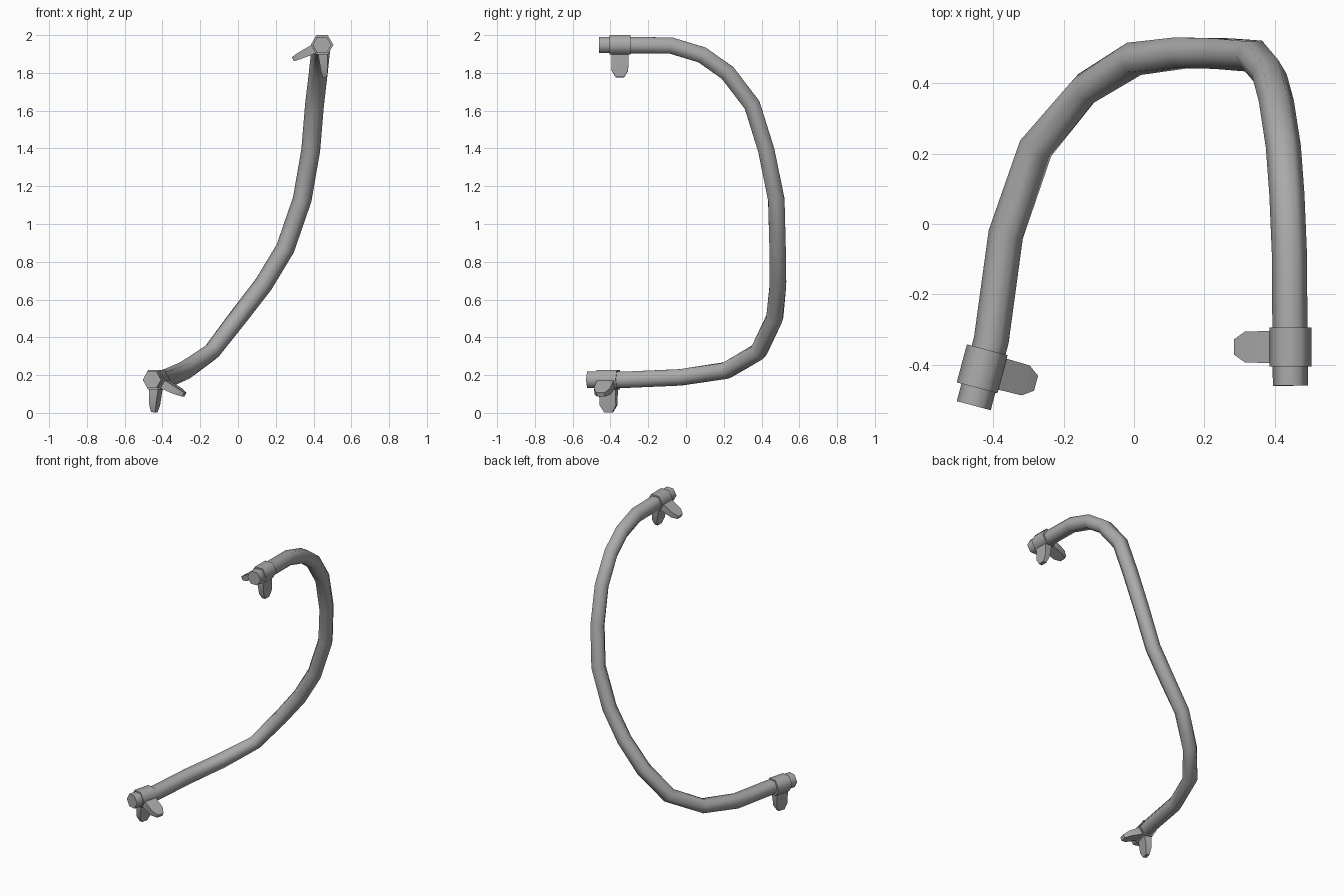
import bpy, bmesh, math
from mathutils import Vector

if "Cube" in bpy.data.objects:
    bpy.data.objects.remove(bpy.data.objects["Cube"])

grey = bpy.data.materials.new("grey metal")
grey.use_nodes = True
grey.diffuse_color = (0.4, 0.4, 0.4, 1)
grey.node_tree.nodes["Principled BSDF"].inputs["Base Color"].default_value = (0.4, 0.4, 0.4, 1)

SIDES = 6


def loft(name, rings, smooth_angle):
    """Skin a list of equal-sized point rings and cap both ends."""
    bm = bmesh.new()
    loops = [[bm.verts.new(p) for p in ring] for ring in rings]
    for a, b in zip(loops, loops[1:]):
        for i in range(len(a)):
            j = (i + 1) % len(a)
            bm.faces.new((a[i], a[j], b[j], b[i]))
    bm.faces.new(loops[0])
    bm.faces.new(loops[-1])
    bmesh.ops.recalc_face_normals(bm, faces=bm.faces)
    mesh = bpy.data.meshes.new(name)
    bm.to_mesh(mesh)
    bm.free()
    mesh.materials.append(grey)
    obj = bpy.data.objects.new(name, mesh)
    bpy.context.collection.objects.link(obj)
    bpy.ops.object.select_all(action="DESELECT")
    obj.select_set(True)
    bpy.context.view_layer.objects.active = obj
    bpy.ops.object.shade_smooth_by_angle(angle=math.radians(smooth_angle))


def frame(axis):
    """Two unit vectors square to the unit axis, the first closest to x."""
    side = (Vector((1, 0, 0)) - axis * axis.x).normalized()
    return side, side.cross(axis)


def tube(name, points, radius):
    rings = []
    for i, p in enumerate(points):
        before = (p - points[i - 1]).normalized() if i else Vector()
        after = (points[i + 1] - p).normalized() if i + 1 < len(points) else Vector()
        side, up = frame((before + after).normalized())
        rings.append([p + radius * (side * math.cos(t) + up * math.sin(t))
                      for t in (math.tau * k / SIDES for k in range(SIDES))])
    loft(name, rings, 65)


# Hose, from the upper end round the back to the lower end
path = [Vector(p) for p in (
    (0.445, -0.46, 1.948), (0.442, -0.08, 1.945), (0.435, 0.085, 1.895),
    (0.425, 0.22, 1.8), (0.405, 0.35, 1.63), (0.385, 0.425, 1.39),
    (0.34, 0.478, 1.13), (0.25, 0.485, 0.87), (0.135, 0.487, 0.68),
    (0.0, 0.47, 0.505), (-0.138, 0.385, 0.325), (-0.28, 0.215, 0.225),
    (-0.365, -0.03, 0.188), (-0.406, -0.33, 0.175), (-0.456, -0.517, 0.175))]
tube("hose", path, 0.05)


# Clamps: a hexagonal collar with two tapered squeeze tabs
def clamp(name, centre, axis, tab_angles):
    tube(name + "_collar", [centre - axis * 0.056, centre + axis * 0.056], 0.06)
    side, up = frame(axis)
    for n, degrees in enumerate(tab_angles, 1):
        t = math.radians(degrees)
        out = side * math.cos(t) + up * math.sin(t)
        thick = out.cross(axis)
        rings = []
        for reach, width, depth in ((0.035, 0.046, 0.026), (0.135, 0.044, 0.018),
                                    (0.172, 0.022, 0.012)):
            rings.append([centre + out * reach + axis * width * a + thick * depth * b
                          for a, b in ((-1, -1), (1, -1), (1, 1), (-1, 1))])
        loft(f"{name}_tab_{n}", rings, 30)


clamp("upper_clamp", Vector((0.445, -0.35, 1.948)), Vector((0, 1, 0)), (-154, -85))
clamp("lower_clamp", Vector((-0.432, -0.412, 0.175)),
      (path[-2] - path[-1]).normalized(), (-27, -94))
